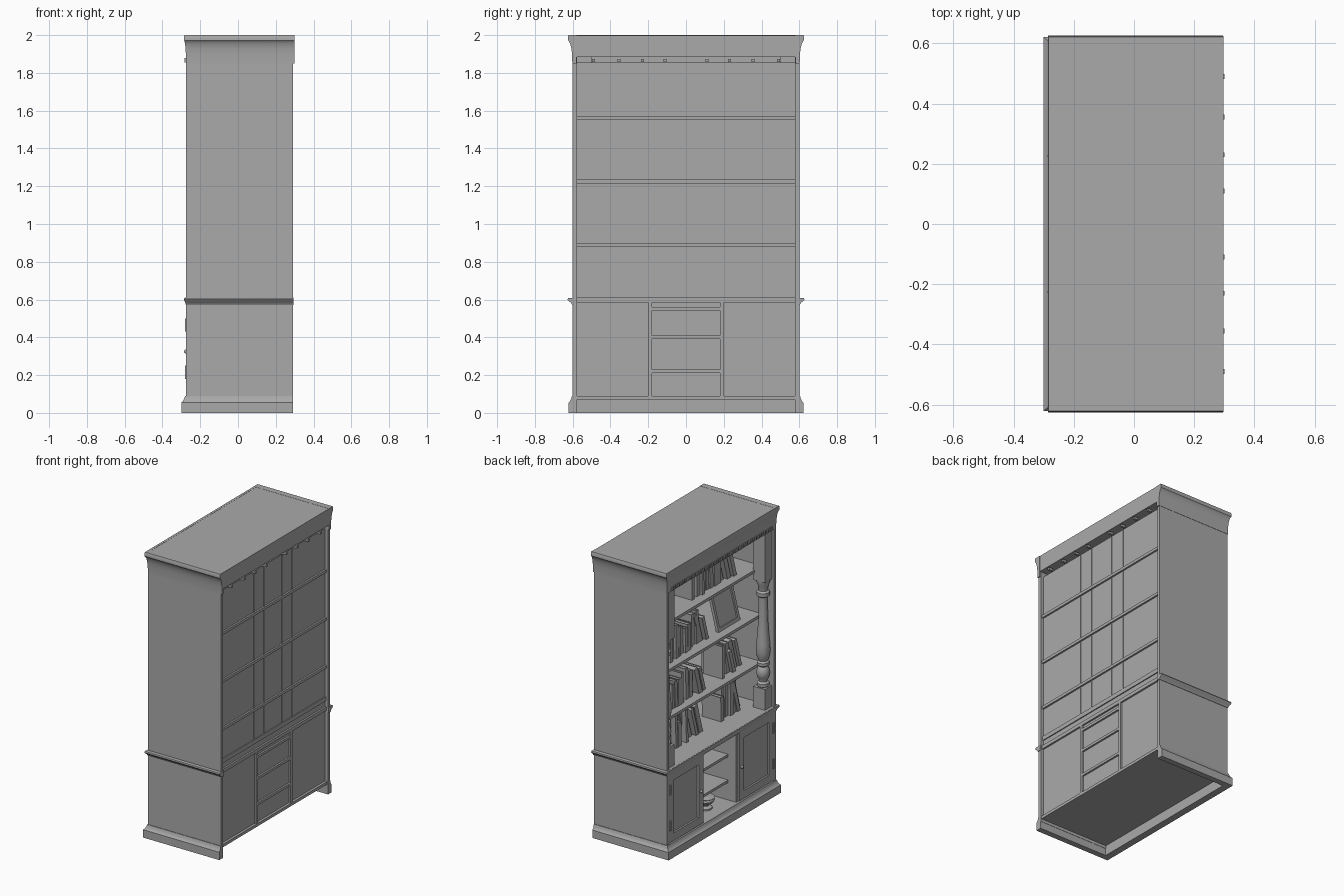
import bpy, bmesh, math, random
from mathutils import Matrix, Vector

random.seed(4)
if "Cube" in bpy.data.objects:
    bpy.data.objects.remove(bpy.data.objects["Cube"])

grey = bpy.data.materials.new("warm_grey")
grey.use_nodes = True
colour = (0.4, 0.4, 0.4, 1)
grey.diffuse_color = colour
grey.node_tree.nodes["Principled BSDF"].inputs["Base Color"].default_value = colour

FRONT, BACK, SIDE = -0.275, 0.29, 0.6


def finish(name, bm):
    bmesh.ops.recalc_face_normals(bm, faces=bm.faces)
    mesh = bpy.data.meshes.new(name)
    bm.to_mesh(mesh)
    bm.free()
    obj = bpy.data.objects.new(name, mesh)
    mesh.materials.append(grey)
    bpy.context.collection.objects.link(obj)
    bpy.ops.object.select_all(action="DESELECT")
    obj.select_set(True)
    bpy.context.view_layer.objects.active = obj
    bpy.ops.object.shade_smooth_by_angle(angle=math.radians(35))
    return obj


def add_box(bm, x, y, z, turn=None):
    """Box between the low and high ends given for each axis."""
    size = Matrix.Diagonal((x[1] - x[0], y[1] - y[0], z[1] - z[0], 1))
    mid = Matrix.Translation((sum(x) / 2, sum(y) / 2, sum(z) / 2))
    m = mid @ size
    bmesh.ops.create_cube(bm, size=1, matrix=turn @ m if turn else m)


def boxes(name, items):
    bm = bmesh.new()
    for item in items:
        add_box(bm, *item)
    return finish(name, bm)


def moulding(name, profile, front_scale, back):
    """Sweeps a closed (overhang, height) profile round both sides and the front."""
    bm = bmesh.new()
    rings = []
    for corner_x, s in ((back, -1), (None, -1), (None, 1), (back, 1)):
        ring = []
        for out, z in profile:
            x = FRONT - out * front_scale if corner_x is None else corner_x
            ring.append(bm.verts.new((x, s * (SIDE + out), z)))
        rings.append(ring)
    n = len(profile)
    for a, b in zip(rings, rings[1:]):
        for i in range(n):
            j = (i + 1) % n
            bm.faces.new((a[i], a[j], b[j], b[i]))
    bm.faces.new(rings[0])
    bm.faces.new(rings[-1])
    return finish(name, bm)


def add_turning(bm, profile, x, y, steps=20):
    """Turned solid from (radius, height) pairs."""
    rings = []
    for r, z in profile:
        rings.append([bm.verts.new((x + r * math.cos(2 * math.pi * i / steps),
                                    y + r * math.sin(2 * math.pi * i / steps), z))
                      for i in range(steps)])
    for a, b in zip(rings, rings[1:]):
        for i in range(steps):
            j = (i + 1) % steps
            bm.faces.new((a[i], a[j], b[j], b[i]))
    bm.faces.new(rings[0])
    bm.faces.new(rings[-1])


# Carcass
for s, label in ((1, "left"), (-1, "right")):
    boxes(label + "_side_panel", [((FRONT, BACK), sorted((s * 0.578, s * SIDE)), (0.05, 1.9))])
boxes("back_panel", [((0.262, 0.268), (-0.578, 0.578), (0.08, 1.855))])
boxes("floor_panel", [((-0.27, 0.285), (-0.59, 0.59), (0.07, 0.09))])
boxes("back_battens", [((0.268, 0.272), (y - 0.003, y + 0.003), (0.68, 1.85))
                       for y in (-0.21, -0.1, 0.1, 0.21)])

# Plinth, waist and cornice mouldings
moulding("plinth", [(-0.02, 0), (0.021, 0), (0.021, 0.055), (0.014, 0.062),
                    (0.008, 0.075), (0.004, 0.09), (-0.02, 0.09)], 1.2, BACK)
moulding("waist_moulding", [(-0.02, 0.572), (0.003, 0.572), (0.01, 0.585), (0.022, 0.592),
                            (0.027, 0.6), (0.024, 0.608), (-0.02, 0.61)], 0.4, 0.295)
moulding("cornice", [(-0.02, 1.85), (0.002, 1.85), (0.003, 1.9), (0.007, 1.93), (0.013, 1.955),
                     (0.021, 1.968), (0.025, 1.972), (0.025, 1.995), (0.022, 2), (-0.02, 2)],
         0.4, 0.298)
boxes("cornice_core", [((-0.268, 0.297), (-0.59, 0.59), (1.885, 1.999))])
boxes("dentil_strip", [((-0.283, -0.265), (y / 40 - 0.007, y / 40 + 0.007), (1.855, 1.88))
                       for y in range(-22, 23)])
boxes("back_pegs", [((0.27, 0.3), (s * y - 0.008, s * y + 0.008), (1.857, 1.873))
                    for y in (0.11, 0.23, 0.355, 0.49) for s in (-1, 1)])

# Shelves and counter, ends just showing through the back
SHELVES = (0.9, 1.235, 1.57)
boxes("upper_shelves", [((-0.18, 0.28), (-0.59, 0.59), (z - 0.02, z)) for z in SHELVES])
boxes("counter", [((-0.28, 0.28), (-0.595, 0.595), (0.585, 0.61)),
                  ((0.2, 0.275), (-0.578, 0.578), (0.65, 0.68))])
boxes("lower_partitions", [((-0.262, 0.28), (y - 0.01, y + 0.01), (0.09, 0.585))
                           for y in (-0.19, 0.19)])
boxes("lower_shelves", [((-0.2, 0.28), (-0.18, 0.18), (z - 0.018, z)) for z in (0.23, 0.41, 0.56)])

# Turned corner columns between square blocks
COLUMN = [(0.03, 0.75), (0.04, 0.76), (0.04, 0.78), (0.026, 0.79), (0.026, 0.8), (0.038, 0.82),
          (0.044, 0.85), (0.038, 0.88), (0.028, 0.895), (0.04, 0.905), (0.04, 0.925),
          (0.03, 0.935), (0.04, 0.96), (0.046, 1.0), (0.044, 1.05), (0.037, 1.12), (0.031, 1.22),
          (0.028, 1.34), (0.028, 1.38), (0.042, 1.39), (0.042, 1.415), (0.03, 1.425),
          (0.034, 1.46), (0.042, 1.48), (0.042, 1.505)]
for s, label in ((1, "left"), (-1, "right")):
    bm = bmesh.new()
    add_turning(bm, COLUMN, -0.215, s * 0.545)
    for z in ((0.61, 0.755), (1.5, 1.89)):
        add_box(bm, (-0.26, -0.17), (s * 0.545 - 0.045, s * 0.545 + 0.045), z)
    finish(label + "_column", bm)

# Framed doors with knobs and hinges
for s, label in ((1, "left"), (-1, "right")):
    y0, y1 = 0.2, 0.578
    parts = [((-0.262, -0.25), (y0, y1), (0.095, 0.575))]
    parts += [((-0.274, -0.25), y, (0.095, 0.575)) for y in ((y0, y0 + 0.05), (y1 - 0.05, y1))]
    parts += [((-0.274, -0.25), (y0, y1), z) for z in ((0.095, 0.15), (0.52, 0.575))]
    parts += [((-0.281, -0.27), (y1 - 0.014, y1 - 0.002), (z, z + 0.07)) for z in (0.18, 0.43)]
    boxes(label + "_door", [(x, sorted((s * y[0], s * y[1])), z) for x, y, z in parts])
    bm = bmesh.new()
    bmesh.ops.create_uvsphere(bm, u_segments=12, v_segments=8, radius=0.011,
                              matrix=Matrix.Translation((-0.276, s * 0.225, 0.325)))
    finish(label + "_door_knob", bm)

# Urn in the open lower bay
bm = bmesh.new()
add_turning(bm, [(0.045, 0.09), (0.045, 0.1), (0.02, 0.108), (0.018, 0.115), (0.045, 0.13),
                 (0.06, 0.15), (0.055, 0.165), (0.062, 0.17), (0.04, 0.175)], -0.15, 0)
finish("urn", bm)


def book_row(name, z, start, count, leaning):
    """Books from start towards -y; the last few lean over."""
    bm = bmesh.new()
    y = start
    for i in range(count):
        thick = random.uniform(0.022, 0.04)
        tall = random.uniform(0.17, 0.235)
        front = random.uniform(-0.13, -0.09)
        lean = 0.28 if i >= count - leaning else random.uniform(0, 0.05)
        turn = Matrix.Translation((0, y - thick, z)) @ Matrix.Rotation(-lean, 4, "X")
        span, cover = (0, thick), 0.003
        # Page block set in from the two covers and the spine
        add_box(bm, (front + 0.002, front + 0.14), (cover, thick - cover), (0.005, tall - 0.005), turn)
        add_box(bm, (front, front + 0.145), (0, cover), (0, tall), turn)
        add_box(bm, (front, front + 0.145), (thick - cover, thick), (0, tall), turn)
        add_box(bm, (front - 0.003, front + 0.002), span, (0, tall), turn)
        y -= thick + 0.006 + (0.012 if lean > 0.1 else 0)
    finish(name, bm)


book_row("top_books", 1.57, 0.1, 12, 3)
book_row("upper_books", 1.235, 0.36, 12, 2)
book_row("middle_books_left", 0.9, 0.36, 11, 3)
book_row("middle_books_right", 0.9, -0.22, 6, 3)
book_row("counter_books_left", 0.61, 0.4, 11, 4)
book_row("counter_books_right", 0.61, -0.2, 7, 2)

# Picture frame resting against the back of its shelf
lean = Matrix.Translation((-0.12, -0.31, 1.235)) @ Matrix.Rotation(0.25, 4, "Y")
w, h, t = 0.12, 0.27, 0.022
boxes("picture_frame", [((0, 0.02), (-w, t - w), (0, h), lean), ((0, 0.02), (w - t, w), (0, h), lean),
                        ((0, 0.02), (-w, w), (0, t), lean), ((0, 0.02), (-w, w), (h - t, h), lean),
                        ((0.01, 0.018), (-w, w), (0, h), lean)])
